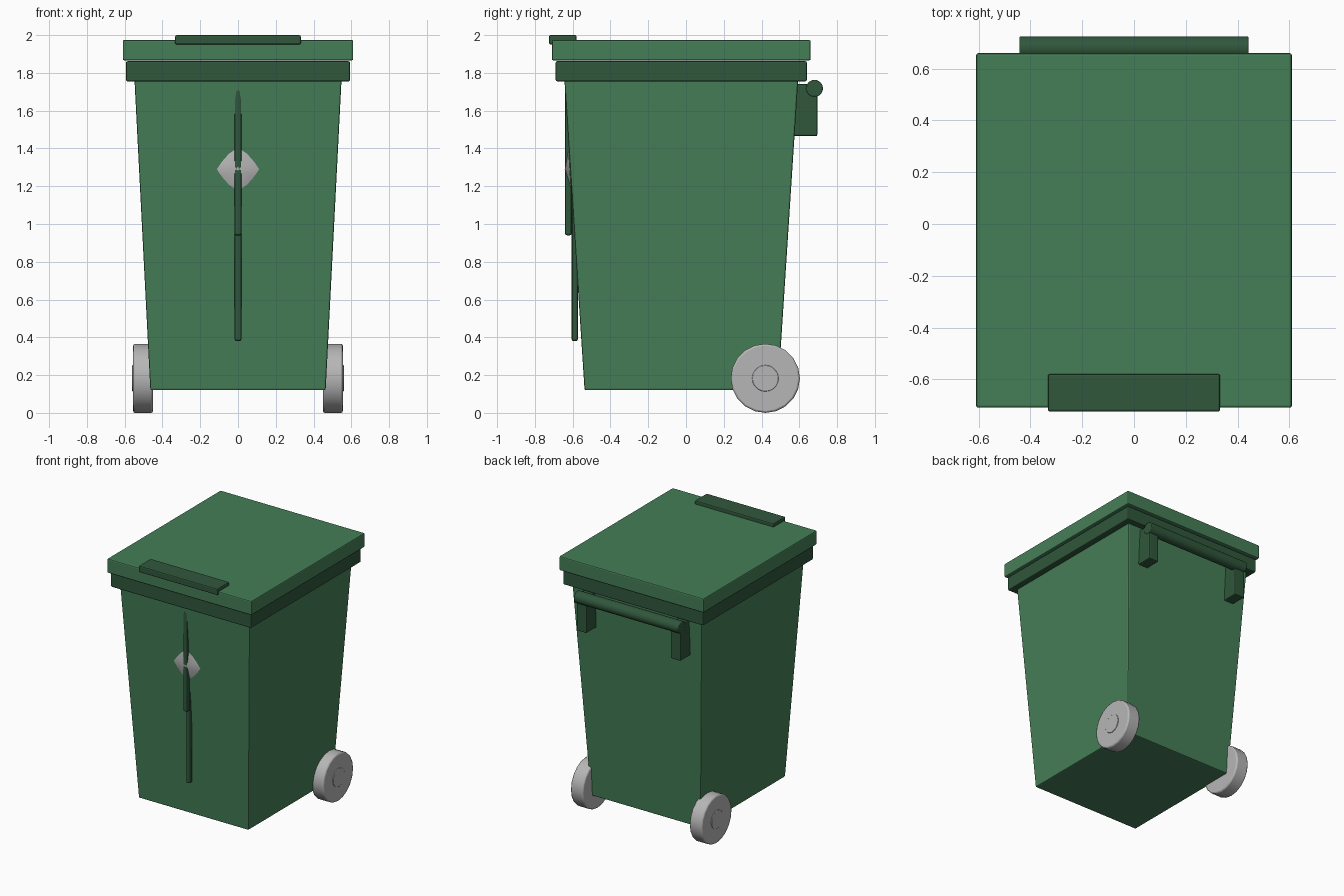
import bpy, bmesh, math
from mathutils import Matrix

if "Cube" in bpy.data.objects:
    bpy.data.objects.remove(bpy.data.objects["Cube"])


def material(name, rgb):
    m = bpy.data.materials.new(name)
    m.diffuse_color = (*rgb, 1)
    m.use_nodes = True
    m.node_tree.nodes["Principled BSDF"].inputs["Base Color"].default_value = m.diffuse_color
    return m


GREEN = material("green plastic", (0.06, 0.21, 0.095))
DARK = material("dark green plastic", (0.03, 0.095, 0.045))
GREY = material("light grey", (0.47, 0.47, 0.47))


def finish(name, bm, mat, bevel=0.0, segments=2, smooth=False):
    bmesh.ops.recalc_face_normals(bm, faces=bm.faces)
    me = bpy.data.meshes.new(name)
    bm.to_mesh(me)
    bm.free()
    me.materials.append(mat)
    ob = bpy.data.objects.new(name, me)
    bpy.context.collection.objects.link(ob)
    if bevel:
        b = ob.modifiers.new("soft edges", 'BEVEL')
        b.width, b.segments, b.limit_method = bevel, segments, 'ANGLE'
    if smooth:
        bpy.ops.object.select_all(action='DESELECT')
        ob.select_set(True)
        bpy.context.view_layer.objects.active = ob
        bpy.ops.object.shade_smooth_by_angle(angle=math.radians(40))
    return ob


def box(name, x0, x1, y0, y1, z0, z1, mat, bevel=0.008):
    bm = bmesh.new()
    bmesh.ops.create_cube(bm, size=1)
    for v in bm.verts:
        v.co = (x0 if v.co.x < 0 else x1, y0 if v.co.y < 0 else y1, z0 if v.co.z < 0 else z1)
    return finish(name, bm, mat, bevel)


def cylinder_x(name, x0, x1, y, z, r, sides, mat, bevel=0.0):
    bm = bmesh.new()
    bmesh.ops.create_cone(bm, cap_ends=True, segments=sides, radius1=r, radius2=r, depth=abs(x1 - x0),
                          matrix=Matrix.Translation(((x0 + x1) / 2, y, z)) @ Matrix.Rotation(math.pi / 2, 4, 'Y'))
    return finish(name, bm, mat, bevel, smooth=True)


CY = -0.025  # centre line of the tub

# Tapered tub
bm = bmesh.new()
bmesh.ops.create_cube(bm, size=1)
for v in bm.verts:
    top = v.co.z > 0
    hx, hy = (0.553, 0.625) if top else (0.464, 0.512)
    v.co = (math.copysign(hx, v.co.x), CY + math.copysign(hy, v.co.y), 1.86 if top else 0.12)
finish("bin_body", bm, GREEN, 0.008)

# Rim, lid and lid grip
box("rim", -0.593, 0.593, CY - 0.665, CY + 0.665, 1.755, 1.862, DARK)
box("lid", -0.61, 0.61, CY - 0.685, CY + 0.685, 1.866, 1.974, GREEN)
box("lid_grip", -0.333, 0.333, -0.725, -0.58, 1.95, 2.0, DARK)

# Front ribs, partly sunk into the sloping front
box("front_rib_upper", -0.018, 0.018, -0.64, -0.605, 0.94, 1.74, DARK, 0.01)
box("front_rib_lower", -0.018, 0.018, -0.605, -0.572, 0.38, 1.3, DARK, 0.01)

# Shallow diamond badge on the front slope
bm = bmesh.new()


def front_y(z):
    return -0.537 - (z - 0.12) * 0.113 / 1.74


outline = [(0.112, 0), (0.085, 0.04), (0.048, 0.082), (0, 0.115), (-0.048, 0.082), (-0.085, 0.04),
           (-0.112, 0), (-0.085, -0.04), (-0.048, -0.082), (0, -0.115), (0.048, -0.082), (0.085, -0.04)]
ring = [bm.verts.new((x, front_y(1.29 + z) - 0.002, 1.29 + z)) for x, z in outline]
apex = bm.verts.new((0, -0.642, 1.29))
for a, b in zip(ring, ring[1:] + ring[:1]):
    bm.faces.new((a, b, apex))
bm.faces.new(ring)
finish("front_badge", bm, GREY, smooth=True)

# Rear pull handle
cylinder_x("handle_bar", -0.443, 0.443, 0.68, 1.718, 0.045, 24, DARK, 0.005)

# Handle brackets, wheels and hubs on both sides
for s, side in ((-1, "left"), (1, "right")):
    xa, xb = sorted((s * 0.355, s * 0.44))
    box("handle_bracket_" + side, xa, xb, 0.57, 0.695, 1.465, 1.74, DARK)
    cylinder_x("wheel_" + side, s * 0.45, s * 0.555, 0.42, 0.18 + 0.008, 0.183, 20, GREY, 0.01)
    cylinder_x("wheel_hub_" + side, s * 0.50, s * 0.56, 0.42, 0.188, 0.07, 20, GREY, 0.003)

# Rest the wheels on the ground plane
for ob in bpy.data.objects:
    if ob.name.startswith("wheel"):
        ob.location.z = -0.005 + 0.0
